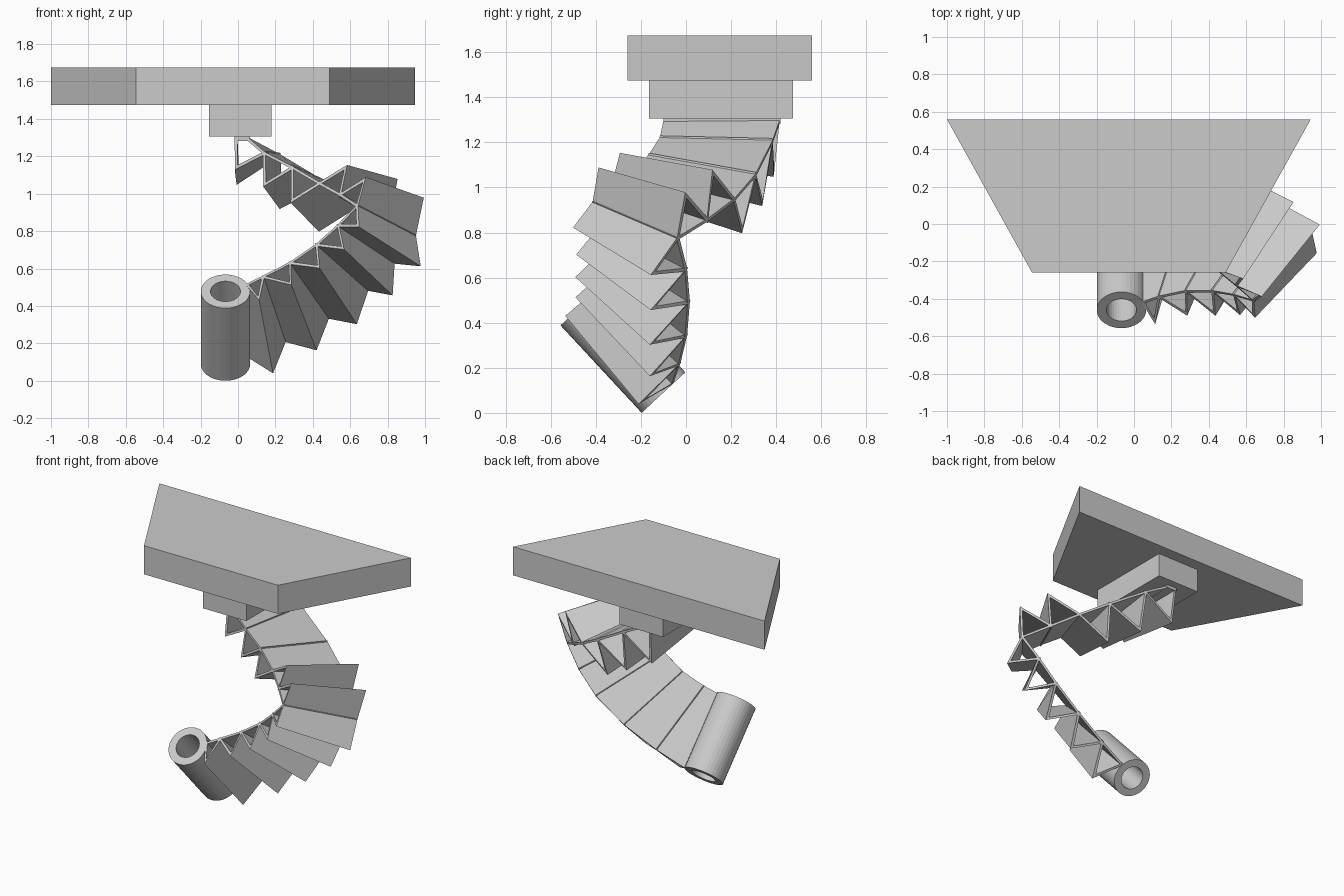
import bpy, bmesh
from mathutils import Vector

if "Cube" in bpy.data.objects:
    bpy.data.objects.remove(bpy.data.objects["Cube"])


def make_object(name, bm):
    bmesh.ops.recalc_face_normals(bm, faces=bm.faces)
    mesh = bpy.data.meshes.new(name)
    bm.to_mesh(mesh)
    bm.free()
    ob = bpy.data.objects.new(name, mesh)
    bpy.context.collection.objects.link(ob)
    return ob


def prism(name, outline, z0, z1):
    bm = bmesh.new()
    face = bm.faces.new([bm.verts.new((x, y, z0)) for x, y in outline])
    ext = bmesh.ops.extrude_face_region(bm, geom=[face])
    top = [v for v in ext["geom"] if isinstance(v, bmesh.types.BMVert)]
    bmesh.ops.translate(bm, verts=top, vec=(0, 0, z1 - z0))
    return make_object(name, bm)


def thick_strip(name, rungs, thickness=0.015):
    """Sheet through successive (front point, back point) rungs."""
    bm = bmesh.new()
    rows = [[bm.verts.new(p) for p in rung] for rung in rungs]
    for (a, b), (c, d) in zip(rows, rows[1:]):
        bm.faces.new((a, b, d, c))
    ob = make_object(name, bm)
    mod = ob.modifiers.new("thickness", "SOLIDIFY")
    mod.thickness, mod.offset, mod.use_even_offset = thickness, 0, True
    return ob


# Top platform and the block under it
prism("platform", [(-1, .56), (.945, .56), (.49, -.26), (-.545, -.26)], 1.475, 1.675)
prism("platform_block", [(-.155, -.165), (.18, -.165), (.18, .475), (-.155, .475)], 1.305, 1.475)

# Tilted tube at the foot
bottom, top = Vector((-.067, -.10, .09)), Vector((-.067, -.46, .478))
axis = top - bottom
bm = bmesh.new()
rot = Vector((0, 0, 1)).rotation_difference(axis.normalized())
rings = []
for centre, radius in ((bottom, .132), (top, .132), (top, .08), (bottom, .08)):
    ring = bmesh.ops.create_circle(bm, segments=36, radius=radius)["verts"]
    for v in ring:
        v.co = centre + rot @ v.co
    rings.append(ring)
for k in range(4):
    r, s = rings[k], rings[(k + 1) % 4]
    for i in range(36):
        j = (i + 1) % 36
        bm.faces.new((r[i], r[j], s[j], s[i]))
make_object("foot_tube", bm)

# Rungs of the curved ramp, front end then back end
base = [
    ((.05, -.42, .515), (.055, -.06, .13)),
    ((.134, -.39, .556), (.25, -.03, .215)),
    ((.278, -.36, .63), (.48, 0, .34)),
    ((.42, -.36, .727), (.69, .012, .49)),
    ((.535, -.38, .83), (.83, 0, .635)),
    ((.636, -.41, .935), (.945, -.035, .775)),
    ((.545, -.33, .995), (.805, .095, .855)),
    ((.435, -.24, 1.055), (.655, .215, .945)),
    ((.29, -.165, 1.14), (.47, .31, 1.055)),
    ((.14, -.115, 1.217), (.22, .385, 1.205)),
    ((.055, -.10, 1.29), (.06, .415, 1.29)),
]
thick_strip("curved_ramp", base)

# Ridge lines of the pleats between the rungs
tips = [
    ((.11, -.52, .44), (.185, -.195, .05)),
    ((.28, -.48, .52), (.415, -.15, .17)),
    ((.43, -.48, .61), (.63, -.15, .31)),
    ((.56, -.475, .71), (.82, -.145, .465)),
    ((.64, -.49, .83), (.97, -.145, .62)),
    ((.675, -.385, 1.075), (.985, 0, .965)),
    ((.575, -.29, 1.14), (.845, .12, 1.065)),
    ((.29, -.22, .965), (.44, .25, .81)),
    ((.142, -.16, 1.05), (.23, .34, .93)),
    ((-.01, -.12, 1.14), (0, .39, 1.06)),
]
ends = base[:-1] + [((-.01, -.10, 1.29), (-.01, .415, 1.29))]
pleats = [ends[0]]
for tip, foot in zip(tips, ends[1:]):
    pleats += [tip, foot]
thick_strip("pleated_sheet", pleats)

# Thin pad joining the ramp to the block
prism("ramp_pad", [(-.02, -.10), (.063, -.10), (.063, .42), (-.02, .42)], 1.283, 1.307)
